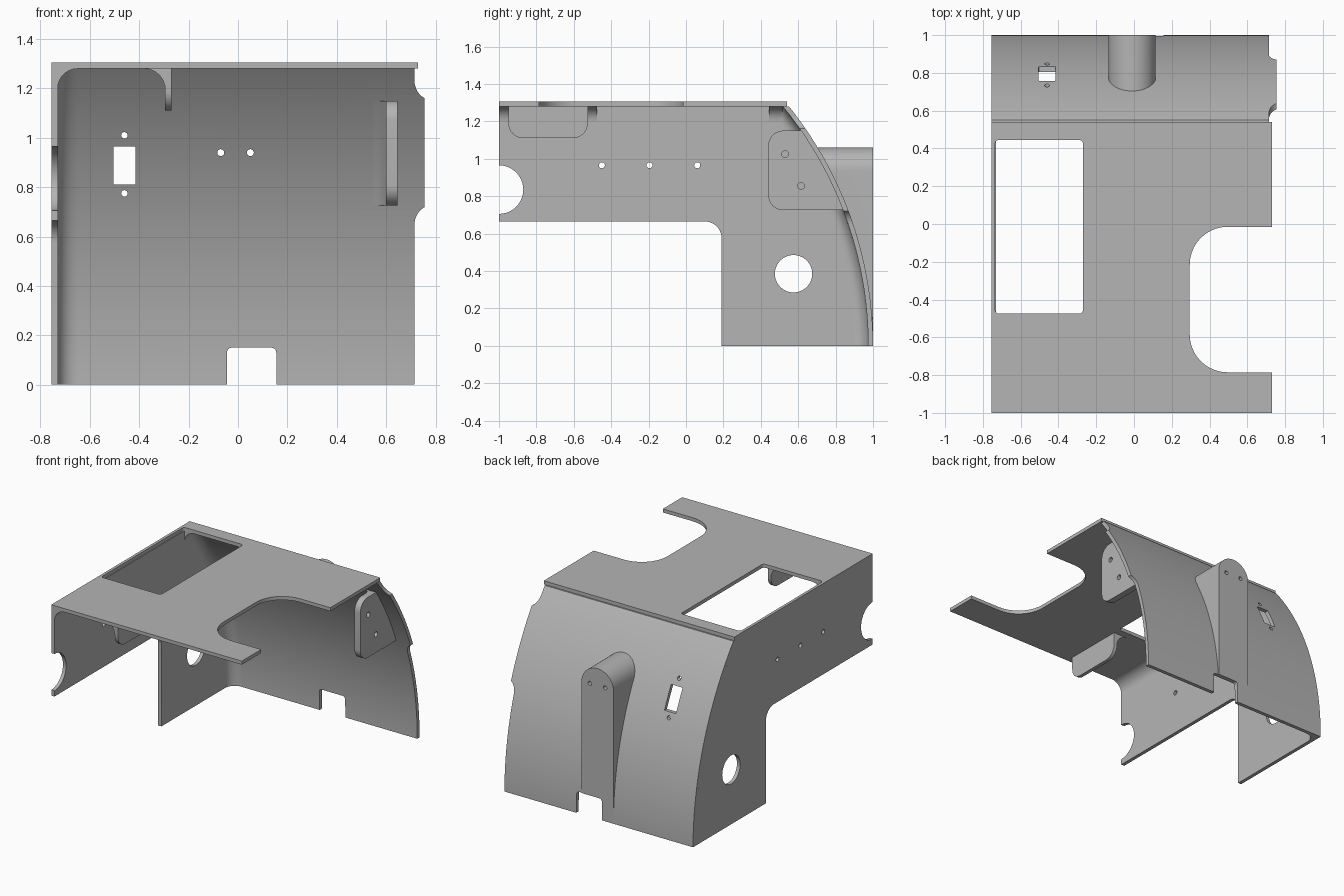
import bpy, bmesh, math
from mathutils import Matrix, Vector

if "Cube" in bpy.data.objects:
    bpy.data.objects.remove(bpy.data.objects["Cube"])

T = 0.026                     # sheet thickness
R, CY = 2.047, -1.047         # radius and centre of the curved back

grey = bpy.data.materials.new("plain grey")
grey.diffuse_color = (0.46, 0.46, 0.46, 1)
grey.use_nodes = True
grey.node_tree.nodes["Principled BSDF"].inputs["Base Color"].default_value = grey.diffuse_color


def back_y(z, inset=0.0):
    return CY + math.sqrt((R - inset) ** 2 - z * z)


def back_arc(z0, z1, inset=0.0, n=32):
    zs = [z0 + (z1 - z0) * i / n for i in range(n + 1)]
    return [(back_y(z, inset), z) for z in zs]


def arc(u, v, r, a0, a1, n):
    angles = [math.radians(a0 + (a1 - a0) * i / n) for i in range(n + 1)]
    return [(u + r * math.cos(a), v + r * math.sin(a)) for a in angles]


def circle(u, v, r, n=24):
    return arc(u, v, r, 0, 360, n)[:-1]


def rounded(points, n=10):
    """Outline from (u, v) or (u, v, radius) corners."""
    out = []
    for i, p in enumerate(points):
        c = Vector(p[:2])
        if len(p) == 2:
            out.append(c)
            continue
        a = (Vector(points[i - 1][:2]) - c).normalized()
        b = (Vector(points[(i + 1) % len(points)][:2]) - c).normalized()
        half = a.angle(b) / 2
        centre = c + (a + b).normalized() * p[2] / math.sin(half)
        start = c + a * p[2] / math.tan(half) - centre
        end = c + b * p[2] / math.tan(half) - centre
        sweep = start.angle_signed(end)
        for k in range(n + 1):
            out.append(centre + Matrix.Rotation(-sweep * k / n, 2) @ start)
    clean = []
    for p in out:
        if not clean or (p - clean[-1]).length > 1e-4:
            clean.append(p)
    return [tuple(p) for p in clean]


def rect(u0, v0, u1, v1, r):
    return rounded([(u0, v0, r), (u1, v0, r), (u1, v1, r), (u0, v1, r)], 6)


def add_object(name, mesh):
    bm = bmesh.new()
    bm.from_mesh(mesh)
    bmesh.ops.remove_doubles(bm, verts=bm.verts, dist=1e-5)
    bmesh.ops.recalc_face_normals(bm, faces=bm.faces)
    bm.to_mesh(mesh)
    bm.free()
    mesh.materials.clear()
    mesh.materials.append(grey)
    ob = bpy.data.objects.new(name, mesh)
    bpy.context.collection.objects.link(ob)
    return ob


def plate(name, axis, lo, hi, *outlines):
    """Extrude an outline (first) with holes (rest) along an axis."""
    cu = bpy.data.curves.new(name, 'CURVE')
    cu.dimensions, cu.fill_mode, cu.extrude = '2D', 'BOTH', (hi - lo) / 2
    for pts in outlines:
        s = cu.splines.new('POLY')
        s.points.add(len(pts) - 1)
        for q, p in zip(s.points, pts):
            q.co = (p[0], p[1], 0, 1)
        s.use_cyclic_u = True
    tmp = bpy.data.objects.new(name + " outline", cu)
    bpy.context.collection.objects.link(tmp)
    dg = bpy.context.evaluated_depsgraph_get()
    mesh = bpy.data.meshes.new_from_object(tmp.evaluated_get(dg))
    bpy.data.objects.remove(tmp)
    m = (lo + hi) / 2
    mats = {'X': ((0, 0, 1, m), (1, 0, 0, 0), (0, 1, 0, 0), (0, 0, 0, 1)),
            'Y': ((1, 0, 0, 0), (0, 0, -1, m), (0, 1, 0, 0), (0, 0, 0, 1)),
            'Z': ((1, 0, 0, 0), (0, 1, 0, 0), (0, 0, 1, m), (0, 0, 0, 1))}
    mesh.transform(Matrix(mats[axis]))
    return add_object(name, mesh)


def intersect(ob, cutter):
    mod = ob.modifiers.new("trim", 'BOOLEAN')
    mod.operation, mod.solver, mod.object = 'INTERSECT', 'EXACT', cutter
    dg = bpy.context.evaluated_depsgraph_get()
    mesh = bpy.data.meshes.new_from_object(ob.evaluated_get(dg))
    ob.modifiers.clear()
    ob.data = mesh
    mesh.materials.clear()
    mesh.materials.append(grey)
    bpy.data.objects.remove(cutter)


def fillet_section(r):
    return [(-0.003, -0.003), (r, -0.003)] + arc(r, r, r, 270, 180, 8) + [(-0.003, r)]


def back_fillet(name, x, side, r, z0, z1, n=32):
    """Concave fillet following the inside of the curved back."""
    sec = fillet_section(r)
    bm = bmesh.new()
    rings = []
    for i in range(n + 1):
        z = z0 + (z1 - z0) * i / n
        rings.append([bm.verts.new((x + side * a, back_y(z, T) - b, z)) for a, b in sec])
    for p, q in zip(rings, rings[1:]):
        for j in range(len(sec)):
            k = (j + 1) % len(sec)
            bm.faces.new((p[j], p[k], q[k], q[j]))
    bm.faces.new(rings[0])
    bm.faces.new(rings[-1])
    mesh = bpy.data.meshes.new(name)
    bm.to_mesh(mesh)
    bm.free()
    add_object(name, mesh)


def top_fillet(name, x, side, r, y0, y1):
    pts = [(x + side * a, 1.28 - b) for a, b in fillet_section(r)]
    plate(name, 'Y', y0, y1, pts)


# Top plate with rounded side notch and window
top = rounded([(-0.755, -1), (0.73, -1), (0.73, -0.785), (0.295, -0.785, 0.2),
               (0.295, -0.015, 0.2), (0.73, -0.015), (0.73, 0.54), (-0.755, 0.54)])
plate("top_plate", 'Z', 1.28, 1.305, top, rect(-0.735, -0.475, -0.27, 0.445, 0.02))

# Left wall with front notch, large hole and three screw holes
wall = rounded([(-1, 0.665), (0.19, 0.665, 0.09), (0.19, 0)]
               + back_arc(0, 1.28, T)
               + [(-1, 1.28), (-1, 0.965), (-0.87, 0.965, 0.13),
                  (-0.87, 0.705, 0.13), (-1, 0.705)])
plate("left_wall", 'X', -0.755, -0.73, wall, circle(0.575, 0.385, 0.1, 40),
      *[circle(y, 0.965, 0.016) for y in (-0.45, -0.195, 0.06)])

# Curved back panel: front outline trimmed by a curved band
screw_holes = [circle(x, 0.94, 0.014) for x in (-0.07, 0.05)]
panel = rounded([(-0.755, 0), (-0.045, 0), (-0.045, 0.15, 0.02), (0.155, 0.15, 0.02),
                 (0.155, 0), (0.715, 0)]
                + arc(0.795, 0.65, 0.08, 180, 120, 8)
                + arc(0.795, 1.23, 0.08, 240, 180, 8)
                + [(0.715, 1.28), (-0.755, 1.28)])
back = plate("back_panel", 'Y', 0.3, 1.2, panel, rect(-0.505, 0.81, -0.415, 0.965, 0.004),
             circle(-0.46, 1.01, 0.013), circle(-0.46, 0.775, 0.013), *screw_holes)
band = back_arc(-0.05, 1.35, 0, 48) + back_arc(-0.05, 1.35, T, 48)[::-1]
intersect(back, plate("band_cutter", 'X', -0.9, 0.9, band))

# Arched housing standing out of the back
arch = rounded([(-0.135, 0), (-0.045, 0), (-0.045, 0.15, 0.02), (0.115, 0.15)]
               + arc(-0.01, 0.935, 0.125, 0, 180, 32))
housing = plate("back_housing", 'Y', 0.4, 1.0, arch, *screw_holes)
outside = back_arc(-0.05, 1.2, 0.012, 40) + [(1.2, 1.2), (1.2, -0.05)]
intersect(housing, plate("outside_cutter", 'X', -0.5, 0.5, outside))

# Bracket on the inside of the back
bracket = rounded([(0.44, 0.725, 0.08)] + back_arc(0.725, 1.15, T - 0.008, 16)
                  + [(0.44, 1.15, 0.08)])
plate("back_bracket", 'X', 0.6, 0.645, bracket,
      circle(0.53, 1.025, 0.018), circle(0.615, 0.855, 0.018))
back_fillet("back_bracket_fillet", 0.6, -1, 0.055, 0.725, 1.15, 16)

# Bracket hanging from the top plate
hanger = rounded([(-0.95, 1.285), (-0.95, 1.11, 0.08), (-0.525, 1.11, 0.08), (-0.525, 1.285)])
plate("hanging_bracket", 'X', -0.295, -0.27, hanger)
top_fillet("hanging_bracket_fillet", -0.295, -1, 0.085, -0.95, -0.525)

# Inner fillets along the left wall
back_fillet("wall_back_fillet", -0.73, 1, 0.075, 0, 1.28)
top_fillet("wall_top_fillet_front", -0.73, 1, 0.08, -1, -0.475)
top_fillet("wall_top_fillet_back", -0.73, 1, 0.08, 0.445, 0.52)

# Smooth curved faces, keep edges sharp
for ob in bpy.context.scene.objects:
    ob.select_set(True)
    bpy.context.view_layer.objects.active = ob
bpy.ops.object.shade_smooth_by_angle(angle=math.radians(30))
